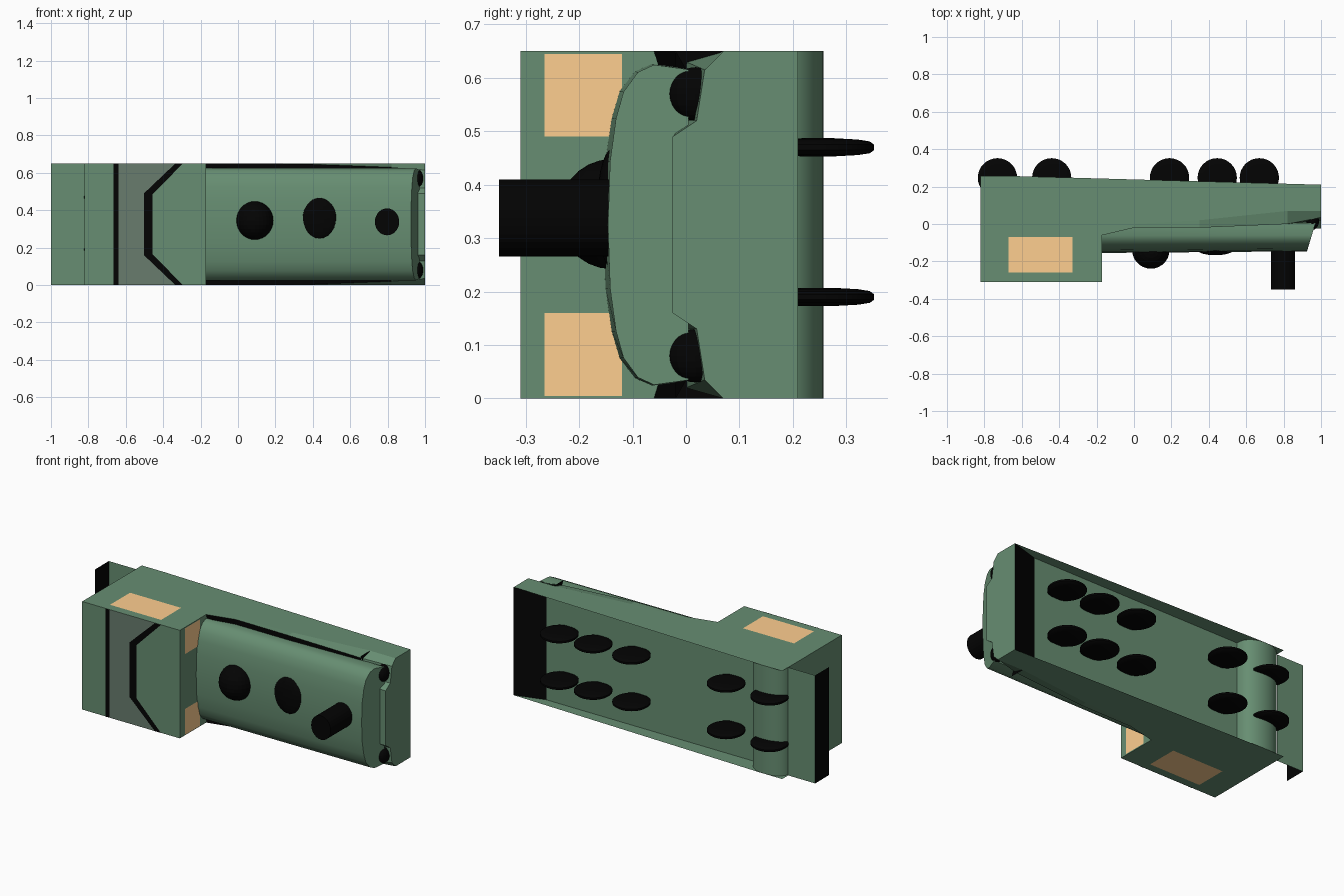
import bpy, bmesh, math
from mathutils import Vector

if "Cube" in bpy.data.objects:
    bpy.data.objects.remove(bpy.data.objects["Cube"])

W = 0.65      # full width along z
FLOOR = 0.157  # recessed underside


def mat(name, c):
    m = bpy.data.materials.new(name)
    m.diffuse_color = (*c, 1)
    m.use_nodes = True
    m.node_tree.nodes["Principled BSDF"].inputs["Base Color"].default_value = m.diffuse_color
    return m


GREEN = mat("green", (0.135, 0.27, 0.168))
BLACK = mat("black", (0.001, 0.001, 0.001))
ORANGE = mat("orange", (1.0, 0.62, 0.28))
GREY = mat("grey_green", (0.14, 0.20, 0.155))


def mesh(name, verts, faces, *mats, fix=True):
    me = bpy.data.meshes.new(name)
    me.from_pydata([tuple(v) for v in verts], [], faces)
    for m in mats:
        me.materials.append(m)
    if fix:
        bm = bmesh.new()
        bm.from_mesh(me)
        bmesh.ops.recalc_face_normals(bm, faces=bm.faces)
        bm.to_mesh(me)
        bm.free()
    ob = bpy.data.objects.new(name, me)
    bpy.context.collection.objects.link(ob)
    return ob


def sheet(name, verts, m, normal):
    """Flat polygon facing the given direction."""
    v = [Vector(p) for p in verts]
    face = list(range(len(v)))
    n = Vector()
    for a, b in zip(v, v[1:] + v[:1]):
        n += a.cross(b)
    if n.dot(Vector(normal)) < 0:
        face.reverse()
    return mesh(name, v, [face], m, fix=False)


def loft(name, sections, *mats):
    """Join equal closed sections with quads and cap both ends."""
    n = len(sections[0])
    verts = [p for s in sections for p in s]
    faces = [[k * n + i, k * n + (i + 1) % n, (k + 1) * n + (i + 1) % n, (k + 1) * n + i]
             for k in range(len(sections) - 1) for i in range(n)]
    faces += [list(range(n)), list(range(len(verts) - n, len(verts)))]
    return mesh(name, verts, faces, *mats)


def smooth(ob, deg=35):
    bpy.ops.object.select_all(action='DESELECT')
    ob.select_set(True)
    bpy.context.view_layer.objects.active = ob
    bpy.ops.object.shade_smooth_by_angle(angle=math.radians(deg))


def ellipsoid(name, loc, radii, seg=28):
    bpy.ops.mesh.primitive_uv_sphere_add(segments=seg, ring_count=14, radius=1, location=loc)
    ob = bpy.context.object
    ob.name = name
    ob.scale = radii
    bpy.ops.object.transform_apply(location=False, rotation=False, scale=True)
    ob.data.materials.append(BLACK)
    return ob


def mirror_z(pts):
    return [(*p[:2], W - p[2]) for p in pts]


# Cab block
loft("cab", [[(x, -0.31, 0), (x, FLOOR, 0), (x, FLOOR, W), (x, -0.31, W)] for x in (-0.82, -0.17)], GREEN)

# Lower body with edges that fold in, ending in a raised middle wedge
sections = []
for x, yf, yb, yt, zt, ys, yc in [(-0.17, FLOOR, 0, -0.06, 0.65, -0.02, -0.02),
                                  (0, FLOOR, 0, -0.02, 0.65, -0.02, -0.02),
                                  (0.35, FLOOR, 0.02, -0.02, 0.648, -0.02, -0.02),
                                  (0.82, FLOOR, 0.07, 0.0, 0.63, 0.0, -0.02),
                                  (1.0, 0.21, 0.07, 0.035, 0.615, 0.02, -0.025)]:
    half = [(x, yf, W), (x, yb, W), (x, yt, zt), (x, ys, 0.52), (x, yc, 0.49)]
    sections.append(half + mirror_z(half)[::-1])
body = loft("lower_body", sections, GREEN, BLACK)
for p in body.data.polygons:  # dark deck under the barrel and dark ramp under the end
    if (p.normal.y < -0.8 and p.center.x < 0.8) or (p.normal.y > 0.8 and p.center.x > 0.8):
        p.material_index = 1

# Rounded barrel, end section slanted
half = [(0.292, 0.005), (0.301, -0.06), (0.287, -0.09), (0.25, -0.117),
        (0.20, -0.131), (0.12, -0.142), (0, -0.146)]
ring = half + [(-z, y) for z, y in half[-2::-1]]
zc = W / 2
start = [(-0.17, y * 1.06, zc + z) for z, y in ring]
end = [(0.925 + 0.3 * (y + 0.146), y, zc + z * 0.995) for z, y in ring]
smooth(loft("barrel", [start, end], GREEN))

# Side skirts, side windows, rear windows, steps and end lights on both sides
for side, flip, n in (("left", False, 1), ("right", True, -1)):
    def at(pts):
        return mirror_z(pts) if flip else pts
    sheet(side + "_skirt", at([(-0.82, FLOOR, W), (-0.82, 0.257, W), (-0.67, 0.257, W), (1, 0.21, W),
                               (0.82, FLOOR, W)]), GREEN, (0, 0, n))
    z = W + 0.001
    sheet(side + "_window", at([(-0.67, -0.26, z), (-0.33, -0.26, z), (-0.33, -0.07, z), (-0.67, -0.07, z)]),
          ORANGE, (0, 0, n))
    sheet(side + "_rear_window", at([(-0.168, -0.265, 0.49), (-0.168, -0.12, 0.49),
                                     (-0.168, -0.12, 0.645), (-0.168, -0.265, 0.645)]), ORANGE, (1, 0, 0))
    sheet(side + "_step", at([(0.83, 0.07, W), (0.83, -0.02, W), (0.83, 0.0, 0.615)]), BLACK, (1, 0, 0))
    ellipsoid(side + "_end_light", at([(0.955, 0.018, 0.57)])[0], (0.035, 0.05, 0.05), 16)

# Roof markings
Y = -0.312


def roof(name, pts, m, y=Y):
    sheet(name, [(x, y, z) for x, z in pts], m, (0, -1, 0))


roof("roof_stripe", [(-0.665, 0), (-0.638, 0), (-0.638, W), (-0.665, W)], BLACK)
roof("roof_panel", [(-0.638, 0), (-0.34, 0), (-0.48, 0.163), (-0.48, 0.49), (-0.34, W), (-0.638, W)],
     GREY, -0.311)
roof("roof_band", [(-0.335, 0), (-0.295, 0), (-0.457, 0.165), (-0.457, 0.485), (-0.295, W),
                   (-0.335, W), (-0.503, 0.49), (-0.503, 0.16)], BLACK)

# Curved front bumper, arching back into the recess
path = [(-0.70 - 0.12 * math.cos(t), FLOOR + 0.1 * math.sin(t) ** 0.8)
        for t in [i * math.pi / 16 * 0.999 for i in range(17)]]
bumper = mesh("bumper", [(x, y, z) for x, y in path for z in (0, W)],
              [[2 * i, 2 * i + 1, 2 * i + 3, 2 * i + 2] for i in range(16)], GREEN, fix=False)
smooth(bumper)

# Front plate and its dark lip
sheet("front_plate", [(-1, 0.2, 0), (-0.82, 0.2, 0), (-0.82, 0.2, W), (-1, 0.2, W)], GREEN, (0, 1, 0))
sheet("front_lip", [(-1, 0.07, 0), (-1, 0.2, 0), (-1, 0.2, W), (-1, 0.07, W)], BLACK, (-1, 0, 0))

# Thin domed wheels
profile = [(0.03, -0.017), (0.075, -0.0145), (0.097, -0.011), (0.105, -0.005)]
profile += [(r, -h) for r, h in profile[::-1]]
for i, x in enumerate((-0.73, -0.44, 0.19, 0.445, 0.67)):
    for j, z in enumerate((0.19, 0.47)):
        smooth(loft(f"wheel_{i}_{j}", [[(x + r * math.cos(k * math.tau / 32), 0.247 + r * math.sin(k * math.tau / 32),
                                         z + h) for k in range(32)] for r, h in profile], BLACK))

# Hatches and chimney on the barrel
ellipsoid("round_hatch", (0.09, -0.139, 0.345), (0.1, 0.1, 0.103))
ellipsoid("flat_hatch", (0.435, -0.137, 0.355), (0.097, 0.03, 0.113))
bpy.ops.mesh.primitive_cylinder_add(vertices=28, radius=1, depth=0.25, location=(0.797, -0.225, 0.338),
                                    rotation=(math.pi / 2, 0, 0))
chimney = bpy.context.object
chimney.name = "chimney"
chimney.scale = (0.065, 0.072, 1)
chimney.data.materials.append(BLACK)
